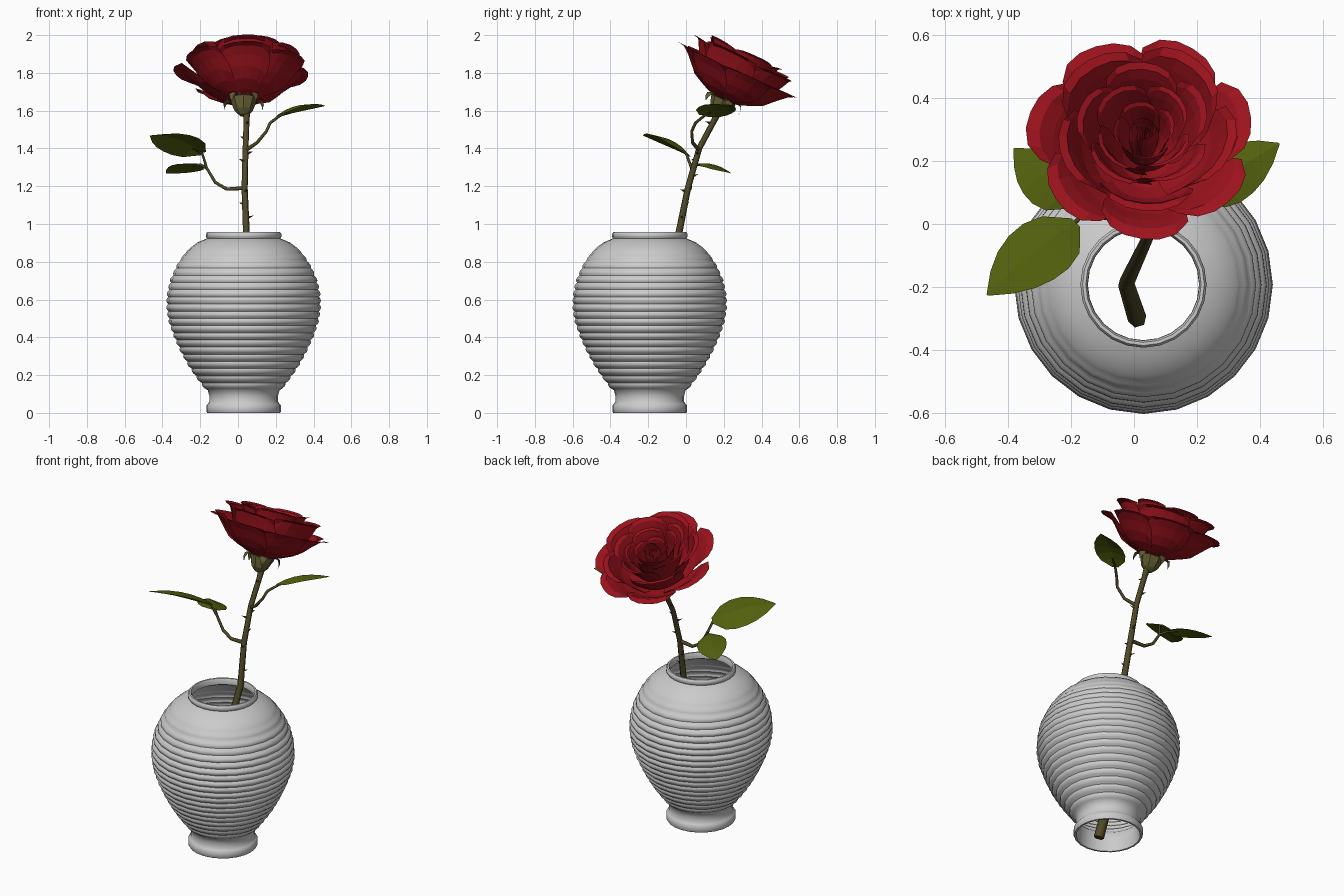
import bpy, bmesh, math, random
from math import sin, cos, pi, radians
from mathutils import Vector, Matrix

if "Cube" in bpy.data.objects:
    bpy.data.objects.remove(bpy.data.objects["Cube"])

random.seed(4)


def material(name, rgb):
    m = bpy.data.materials.new(name)
    m.diffuse_color = (*rgb, 1)
    m.use_nodes = True
    m.node_tree.nodes["Principled BSDF"].inputs["Base Color"].default_value = m.diffuse_color
    return m


RED = material("petal_red", (0.33, 0.006, 0.012))
LEAF = material("leaf_green", (0.085, 0.115, 0.004))
STEM = material("stem_green", (0.08, 0.068, 0.02))
CALYX = material("calyx_green", (0.12, 0.105, 0.03))


def add_object(name, bm, mat=None):
    me = bpy.data.meshes.new(name)
    bm.to_mesh(me)
    bm.free()
    ob = bpy.data.objects.new(name, me)
    bpy.context.collection.objects.link(ob)
    if mat:
        me.materials.append(mat)
    return ob


def lerp_path(pts, t):
    """Point at fraction t along evenly spaced control points."""
    f = max(0, min(t, 1)) * (len(pts) - 1)
    i = min(int(f), len(pts) - 2)
    return Vector(pts[i]).lerp(Vector(pts[i + 1]), f - i)


def grid(bm, rows):
    """Skin a list of equally long point rows."""
    vs = [[bm.verts.new(p) for p in row] for row in rows]
    for a, b in zip(vs, vs[1:]):
        for k in range(len(a) - 1):
            bm.faces.new((a[k], a[k + 1], b[k + 1], b[k]))


def lathe(bm, prof, sides, matrix=Matrix(), closed=False):
    rings = [[bm.verts.new(matrix @ Vector((r * cos(2 * pi * k / sides), r * sin(2 * pi * k / sides), z)))
              for k in range(sides)] for r, z in prof]
    if closed:
        rings.append(rings[0])
    for a, b in zip(rings, rings[1:]):
        for k in range(sides):
            j = (k + 1) % sides
            bm.faces.new((a[k], a[j], b[j], b[k]))


def tube(name, pts, radii):
    cu = bpy.data.curves.new(name, 'CURVE')
    cu.dimensions = '3D'
    cu.bevel_depth = 1
    cu.bevel_resolution = 1
    cu.use_fill_caps = True
    sp = cu.splines.new('POLY')
    sp.points.add(len(pts) - 1)
    for p, co, r in zip(sp.points, pts, radii):
        p.co = (*co, 1)
        p.radius = r
    cu.materials.append(STEM)
    ob = bpy.data.objects.new(name, cu)
    bpy.context.collection.objects.link(ob)
    bpy.ops.object.select_all(action='DESELECT')
    bpy.context.view_layer.objects.active = ob
    ob.select_set(True)
    bpy.ops.object.convert(target='MESH')


# Vase: ribbed lathe, open at both ends, with a thin wall
BODY = [(.12, .190), (.15, .215), (.20, .252), (.25, .285), (.32, .324), (.40, .360), (.48, .388),
        (.55, .400), (.62, .399), (.70, .383), (.78, .350), (.84, .312), (.88, .275)]


def body_radius(z):
    for (z0, r0), (z1, r1) in zip(BODY, BODY[1:]):
        if z <= z1:
            return r0 + (r1 - r0) * (z - z0) / (z1 - z0)
    return BODY[-1][1]


RIBS, STEPS = 20, 4
ribbed = []
for i in range(RIBS * STEPS + 1):
    z = .12 + .76 * i / (RIBS * STEPS)
    amp = .010 if z < .7 else .010 - .04 * (z - .7)      # ribs fade towards the shoulder
    ribbed.append((body_radius(z) + amp * abs(sin(pi * i / STEPS)), z))
outer = [(.193, 0), (.198, .008), (.198, .038), (.190, .048), (.182, .06), (.182, .09)] + ribbed
outer += [(.245, .902), (.208, .918), (.194, .924), (.200, .932), (.200, .948), (.193, .957)]
inner = [(.183, .957), (.177, .945), (.178, .920), (.225, .895)]
inner += [(max(r - .018, .176), z) for r, z in reversed(ribbed)] + [(.176, .06), (.182, 0)]
bm = bmesh.new()
lathe(bm, outer + inner, 24, Matrix.Translation((.030, -.192, 0)), closed=True)
vase = add_object("vase", bm)
bpy.context.view_layer.objects.active = vase
vase.select_set(True)
bpy.ops.object.shade_smooth_by_angle(angle=radians(50))
vase.select_set(False)

# Stem and leaf stalks
stem = [(.01, -.30, .04), (-.025, -.19, .42), (.045, -.04, .94), (.035, .01, 1.19), (.04, .07, 1.40),
        (.045, .145, 1.54), (.045, .175, 1.60)]
tube("stem", stem, [.030, .026, .019, .017, .016, .016, .02])
tube("left_stalk", [(.035, .01, 1.19), (-.06, .02, 1.185), (-.12, .025, 1.22), (-.165, .03, 1.295),
                    (-.19, 0, 1.375), (-.24, -.045, 1.40)], [.012, .010, .009, .008, .007, .004])
tube("small_leaf_stalk", [(-.165, .03, 1.295), (-.20, .06, 1.315), (-.24, .10, 1.305)], [.008, .007, .004])
tube("right_stalk", [(.04, .07, 1.39), (.10, .035, 1.43), (.15, .03, 1.49), (.17, .05, 1.535),
                     (.22, .095, 1.572), (.27, .13, 1.59)], [.011, .009, .008, .008, .007, .004])

# Thorns along the stem
bm = bmesh.new()
for n, z in enumerate((1.03, 1.10, 1.17, 1.25, 1.33, 1.37, 1.45, 1.53)):
    for a, b in zip(stem, stem[1:]):
        if a[2] <= z <= b[2]:
            p = Vector(a).lerp(Vector(b), (z - a[2]) / (b[2] - a[2]))
    az = n * 2.5
    d = Vector((cos(az), sin(az), .35)).normalized()
    m = Matrix.Translation(p + d * .026) @ d.to_track_quat('Z', 'Y').to_matrix().to_4x4()
    bmesh.ops.create_cone(bm, segments=4, radius1=.009, radius2=0, depth=.034, matrix=m)
add_object("thorns", bm, STEM)


# Leaves: folded blades from base to tip
def leaf(name, base, tip, side, half_width, arch):
    base, tip = Vector(base), Vector(tip)
    axis = tip - base
    side = Vector(side)
    side = (side - axis * side.dot(axis) / axis.length_squared).normalized()
    up = axis.cross(side).normalized()
    if up.z < 0:
        up = -up
    rows = []
    for k, w in enumerate((.2, .82, 1.0, .98, .82, .5, .03)):
        t = k / 6
        c = base + axis * t + up * arch * sin(pi * t)
        rows.append([c + side * s * w * half_width + up * .12 * half_width * (1 - 2 * abs(s)) * w
                     for s in (-1, -.5, 0, .5, 1)])
    bm = bmesh.new()
    grid(bm, rows)
    bmesh.ops.recalc_face_normals(bm, faces=bm.faces)
    add_object(name, bm, LEAF)


leaf("left_leaf", (-.185, .005, 1.375), (-.465, -.225, 1.468), (.13, -.12, .075), .11, .02)
leaf("small_leaf", (-.20, .06, 1.315), (-.38, .24, 1.268), (.7, .7, -.22), .085, .012)
leaf("right_leaf", (.21, .085, 1.575), (.46, .255, 1.625), (.5, -.8, .25), .09, .02)

# Flower frame: sits on the stem end, tipped to the back
FLOWER = Matrix.Translation((.03, .19, 1.64)) @ Matrix.Rotation(radians(-25), 4, 'X')


def petal(bm, az, half, prof, skew, nu=6, nv=6):
    wob = random.uniform(-.012, .008)
    size = random.uniform(.96, 1.04)
    rows = []
    for v in range(nv + 1):
        t = v / nv
        row = []
        for u in range(nu + 1):
            s = 2 * u / nu - 1
            # corners pulled in so the lip is rounded
            r, h = lerp_path(prof, t * (1 - .2 * abs(s) ** 3))
            spread = .75 + .25 * sin(pi * min(t * 1.1, 1))
            a = az + half * s * spread
            r *= size * (1 + skew * s)
            row.append(FLOWER @ Vector((r * cos(a), r * sin(a), h + wob * t)))
        rows.append(row)
    grid(bm, rows)


# Petal whorls: count, half angle, start angle, (radius, height) profile
WHORLS = [
    ("outer_petals", 7, 36, 12, [(.02, .01), (.12, .04), (.20, .08), (.26, .145), (.31, .192), (.36, .198)]),
    ("second_petals", 5, 47, 54, [(.02, .015), (.12, .055), (.185, .115), (.225, .20), (.25, .26), (.285, .272)]),
    ("third_petals", 5, 47, 18, [(.02, .02), (.10, .08), (.145, .16), (.17, .24), (.19, .285), (.215, .297)]),
    ("fourth_petals", 4, 56, 40, [(.02, .02), (.08, .10), (.11, .17), (.125, .235), (.138, .275), (.155, .285)]),
    ("inner_petals", 4, 60, 10, [(.015, .02), (.055, .10), (.075, .17), (.082, .225), (.088, .255), (.10, .268)]),
    ("bud_petals", 3, 75, 70, [(.01, .02), (.035, .10), (.048, .17), (.048, .23), (.044, .255), (.04, .265)]),
    ("bud_core", 2, 85, 0, [(.005, .02), (.015, .10), (.022, .17), (.022, .23), (.018, .25), (.016, .255)]),
]
for name, count, half, start, prof in WHORLS:
    bm = bmesh.new()
    for k in range(count):
        petal(bm, radians(start + 360 * k / count), radians(half), prof, .06)
    add_object(name, bm, RED)

# Calyx cup and drooping sepals
bm = bmesh.new()
lathe(bm, [(.001, -.075), (.022, -.07), (.048, -.045), (.06, -.015), (.07, .02), (.03, .03)], 8, FLOWER)
add_object("calyx", bm, CALYX)
bm = bmesh.new()
for k in range(5):
    a = radians(90 + 72 * k)
    rad, tan = Vector((cos(a), sin(a), 0)), Vector((-sin(a), cos(a), 0))
    rows = []
    for r, h, w in ((.045, .005, .022), (.075, .028, .03), (.10, .022, .024), (.108, -.002, .014), (.104, -.025, .002)):
        rows.append([FLOWER @ (rad * r + tan * w * s + Vector((0, 0, h + .006 * (1 - abs(s))))) for s in (-1, 0, 1)])
    grid(bm, rows)
add_object("sepals", bm, CALYX)
